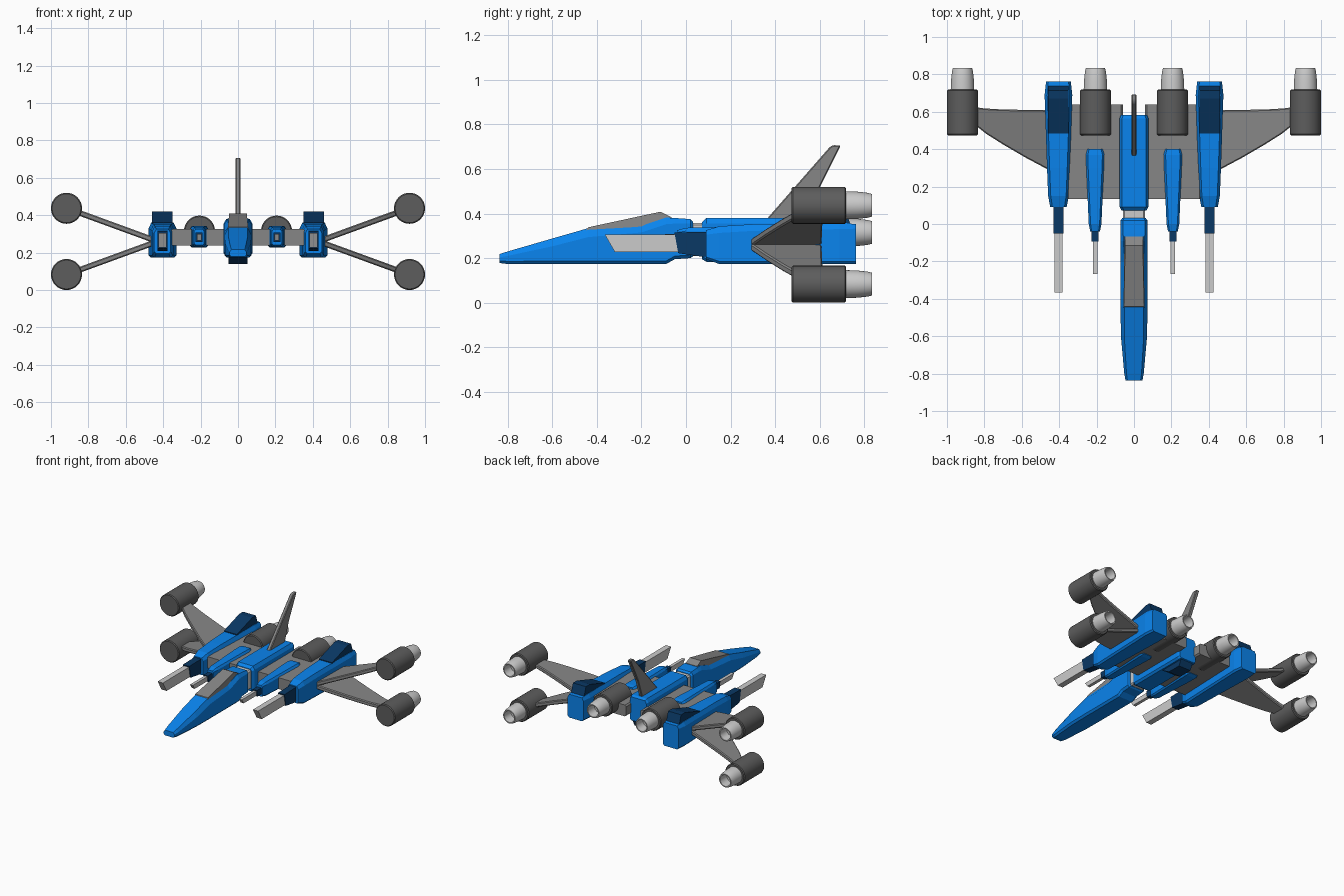
import bpy, bmesh, math


def mat(name, col):
    m = bpy.data.materials.new(name)
    m.diffuse_color = (*col, 1)
    return m


BLUE = mat("blue_paint", (0.003, 0.23, 0.85))
NAVY = mat("navy_paint", (0.003, 0.04, 0.13))
DARK = mat("dark_grey", (0.11, 0.11, 0.11))
MID = mat("mid_grey", (0.24, 0.24, 0.24))


def make(name, verts, faces, material=None, smooth=False):
    me = bpy.data.meshes.new(name)
    bm = bmesh.new()
    vs = [bm.verts.new(v) for v in verts]
    for f in faces:
        bm.faces.new([vs[i] for i in f])
    bmesh.ops.remove_doubles(bm, verts=bm.verts, dist=1e-5)
    bmesh.ops.recalc_face_normals(bm, faces=bm.faces)
    bm.to_mesh(me)
    bm.free()
    ob = bpy.data.objects.new(name, me)
    bpy.context.collection.objects.link(ob)
    if material:
        me.materials.append(material)
    if smooth:
        bpy.ops.object.select_all(action='DESELECT')
        ob.select_set(True)
        bpy.context.view_layer.objects.active = ob
        bpy.ops.object.shade_smooth_by_angle(angle=math.radians(35))
    return ob


def bridge(rings):
    """Side faces between closed rings plus both end caps."""
    n = len(rings[0])
    verts = [v for r in rings for v in r]
    faces = [(k * n + i, k * n + (i + 1) % n, (k + 1) * n + (i + 1) % n, (k + 1) * n + i)
             for k in range(len(rings) - 1) for i in range(n)]
    faces += [tuple(range(n)), tuple(range(len(verts) - n, len(verts)))]
    return verts, faces


def loft(name, x, sections, material=None):
    """Chamfered box hull; section = y, half width, bottom, top, lower chamfer, top chamfer x, z."""
    rings = []
    for y, w, b, t, c, cx, cz in sections:
        half = [(w - c, b), (w, b + c), (w, t - cz), (w - cx, t)]
        pts = half + [(-px, pz) for px, pz in reversed(half)]
        rings.append([(x + px, y, pz) for px, pz in pts])
    return make(name, *bridge(rings), material)


def prism(name, x, w, profile, material=None, w_top=None):
    """Side profile (y, z) extruded across x, optionally narrower towards its top."""
    zs = [p[1] for p in profile]
    lo, hi = min(zs), max(zs)

    def width(z):
        return w if w_top is None else w + (w_top - w) * (z - lo) / (hi - lo)
    rings = [[(x + s * width(z), y, z) for y, z in profile] for s in (-1, 1)]
    return make(name, *bridge(rings), material)


def bevel(ob, width):
    mod = ob.modifiers.new("edge_bevel", 'BEVEL')
    mod.width = width
    mod.segments = 1


def lathe(name, x, z, profile, material=None, n=32):
    """Profile (radius, y) turned around an axis along y."""
    rings = [[(x + r * math.cos(2 * math.pi * i / n), y, z + r * math.sin(2 * math.pi * i / n))
              for i in range(n)] for r, y in profile]
    return make(name, *bridge(rings), material, smooth=True)


def engine(name, x, z):
    lathe(name, x, z, [(0.077, 0.474), (0.083, 0.480), (0.083, 0.713), (0.077, 0.719)], DARK)
    lathe(name + "_nozzle", x, z, [(0.063, 0.715), (0.061, 0.77), (0.056, 0.815), (0.051, 0.835),
                                   (0.043, 0.835), (0.039, 0.76)])


# Nose hull, canopy and neck
loft("nose_hull", 0, [
    (-0.837, 0.045, 0.178, 0.218, 0.010, 0.010, 0.015),
    (-0.800, 0.052, 0.173, 0.230, 0.012, 0.012, 0.020),
    (-0.600, 0.070, 0.173, 0.288, 0.014, 0.018, 0.035),
    (-0.440, 0.072, 0.173, 0.334, 0.014, 0.020, 0.040),
    (-0.200, 0.072, 0.173, 0.345, 0.014, 0.020, 0.030),
    (-0.090, 0.072, 0.173, 0.382, 0.014, 0.016, 0.030),
    (-0.050, 0.072, 0.195, 0.380, 0.014, 0.014, 0.025),
    (0.020, 0.072, 0.200, 0.375, 0.014, 0.014, 0.020),
    (0.032, 0.062, 0.208, 0.362, 0.010, 0.010, 0.015)], BLUE)
prism("canopy", 0, 0.056, [(-0.45, 0.322), (-0.44, 0.338), (-0.115, 0.408), (-0.066, 0.384),
                           (-0.066, 0.322)], MID, w_top=0.047)
loft("neck", 0, [(0.02, 0.060, 0.21, 0.358, 0.01, 0.01, 0.01),
                 (0.10, 0.060, 0.21, 0.358, 0.01, 0.01, 0.01)])

# Rear hull with belly block and tail fin
loft("rear_hull", 0, [
    (0.072, 0.066, 0.195, 0.362, 0.012, 0.012, 0.015),
    (0.092, 0.077, 0.183, 0.380, 0.014, 0.014, 0.025),
    (0.565, 0.077, 0.183, 0.380, 0.014, 0.014, 0.025),
    (0.582, 0.070, 0.190, 0.370, 0.012, 0.012, 0.020)], BLUE)
prism("belly_block", 0, 0.052, [(0.36, 0.19), (0.44, 0.14), (0.55, 0.14), (0.575, 0.19)], NAVY)
fin = prism("tail_fin", 0, 0.014, [(0.358, 0.37), (0.645, 0.698), (0.66, 0.707), (0.695, 0.706),
                                   (0.60, 0.516), (0.55, 0.37)], MID)
bevel(fin, 0.005)

for s, side in ((-1, "left"), (1, "right")):
    # Centre wing panel
    loft(side + "_wing_panel", s * 0.21, [
        (0.135, 0.15, 0.238, 0.325, 0.010, 0.01, 0.01),
        (0.640, 0.15, 0.238, 0.325, 0.010, 0.01, 0.01)], MID)

    # Outer pod with top fairing and gun
    px = s * 0.404
    loft(side + "_outer_pod", px, [
        (0.090, 0.044, 0.195, 0.325, 0.010, 0.012, 0.020),
        (0.150, 0.055, 0.173, 0.343, 0.012, 0.014, 0.030),
        (0.300, 0.061, 0.173, 0.352, 0.012, 0.014, 0.030),
        (0.690, 0.074, 0.173, 0.360, 0.012, 0.014, 0.030),
        (0.763, 0.066, 0.173, 0.352, 0.012, 0.012, 0.020)], BLUE)
    prism(side + "_pod_fairing", px, 0.055, [(0.485, 0.34), (0.485, 0.362), (0.67, 0.42),
                                             (0.715, 0.42), (0.742, 0.34)], NAVY)
    prism(side + "_outer_gun_base", px, 0.027, [(-0.052, 0.315), (-0.035, 0.222), (0.06, 0.208),
                                                (0.12, 0.208), (0.12, 0.318)], NAVY)
    prism(side + "_outer_gun_barrel", px, 0.022, [(-0.365, 0.306), (-0.320, 0.228),
                                                  (0.0, 0.228), (0.0, 0.306)])

    # Inner pod with gun
    ix = s * 0.208
    loft(side + "_inner_pod", ix, [
        (-0.040, 0.026, 0.240, 0.325, 0.008, 0.008, 0.010),
        (0.000, 0.034, 0.232, 0.336, 0.010, 0.010, 0.015),
        (0.300, 0.047, 0.228, 0.342, 0.010, 0.010, 0.015),
        (0.370, 0.049, 0.228, 0.342, 0.010, 0.010, 0.015),
        (0.400, 0.042, 0.235, 0.337, 0.010, 0.010, 0.015)], BLUE)
    prism(side + "_inner_gun_base", ix, 0.018, [(-0.094, 0.307), (-0.086, 0.258),
                                                (0.0, 0.258), (0.0, 0.307)], NAVY)
    prism(side + "_inner_gun_barrel", ix, 0.012, [(-0.268, 0.300), (-0.245, 0.265),
                                                  (-0.05, 0.265), (-0.05, 0.300)])
    engine(side + "_inner_engine", s * 0.206, 0.315)

    # Splayed outer wings with tip engines
    plan = [(0.43, 0.275), (0.58, 0.355), (0.70, 0.425), (0.79, 0.482), (0.87, 0.545),
            (0.87, 0.628), (0.80, 0.618), (0.70, 0.612), (0.43, 0.608)]
    for u, level in ((1, "upper"), (-1, "lower")):
        rings = [[(s * x, y, 0.26 + u * 0.365 * (x - 0.43) + dz) for x, y in plan]
                 for dz in (-0.016, 0.016)]
        wing = make(f"{side}_{level}_wing", *bridge(rings), MID)
        bevel(wing, 0.006)
        engine(f"{side}_{level}_engine", s * 0.917, 0.26 + u * 0.177)
